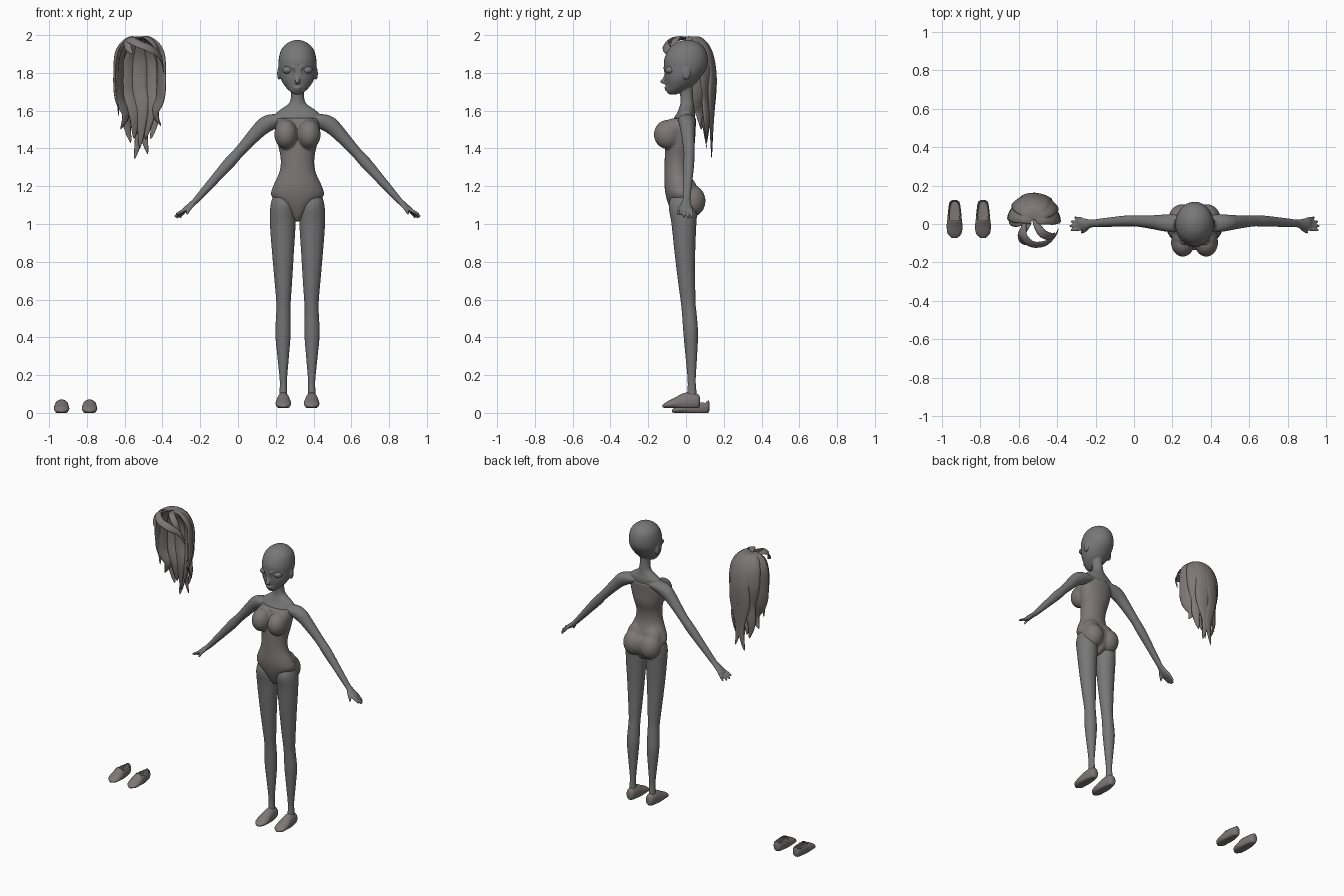
import bpy, bmesh, math
from mathutils import Vector, Matrix

X, Y, Z = Vector((1, 0, 0)), Vector((0, 1, 0)), Vector((0, 0, 1))
FIG, WIG = 0.315, -0.52      # x positions of the figure and the loose hair


def paint(name, colour):
    m = bpy.data.materials.new(name)
    m.diffuse_color = (*colour, 1)
    return m


SKIN = paint("dark_grey", (.185, .185, .185))
CLOTH = paint("warm_grey", (.205, .185, .182))


def smooth_rows(rows, sub):
    """Catmull-Rom interpolation of tuples of numbers."""
    out = []
    for i in range(len(rows) - 1):
        a, b, c, d = (rows[max(i - 1, 0)], rows[i], rows[i + 1], rows[min(i + 2, len(rows) - 1)])
        for k in range(sub):
            t = k / sub
            out.append([0.5 * (2 * q + (r - p) * t + (2 * p - 5 * q + 4 * r - s) * t * t
                               + (3 * q - p - 3 * r + s) * t ** 3) for p, q, r, s in zip(a, b, c, d)])
    return out + [list(rows[-1])]


def rings_to_mesh(bm, rings):
    loops = [[bm.verts.new(p) for p in r] for r in rings]
    n = len(loops[0])
    for a, b in zip(loops, loops[1:]):
        for i in range(n):
            bm.faces.new((a[i], a[(i + 1) % n], b[(i + 1) % n], b[i]))
    bm.faces.new(loops[0])
    bm.faces.new(loops[-1])


def tube(bm, rows, u=X, v=Y, s=1, floor=None, n=28, sub=4):
    """Loft of ellipses; each row is x, y, z, radius along u, radius along v."""
    rings = []
    for x, y, z, ru, rv in smooth_rows(rows, sub):
        ring = []
        for i in range(n):
            a = math.tau * i / n
            p = Vector((x, y, z)) + u * max(ru, .002) * math.cos(a) + v * max(rv, .002) * math.sin(a)
            if floor is not None:
                p.z = max(p.z, floor)
            ring.append((p.x * s, p.y, p.z))
        rings.append(ring)
    rings_to_mesh(bm, rings)


def ball(bm, c, r):
    bmesh.ops.create_uvsphere(bm, u_segments=24, v_segments=16, radius=1,
                              matrix=Matrix.Translation(c) @ Matrix.Diagonal((*r, 1)))


def finish(bm, name, mat, x=0, voxel=None, smooth=4):
    bmesh.ops.recalc_face_normals(bm, faces=bm.faces)
    me = bpy.data.meshes.new(name)
    bm.to_mesh(me)
    bm.free()
    me.materials.append(mat)
    for p in me.polygons:
        p.use_smooth = True
    ob = bpy.data.objects.new(name, me)
    ob.location.x = x
    bpy.context.collection.objects.link(ob)
    if voxel:
        m = ob.modifiers.new("fuse", 'REMESH')
        m.mode, m.voxel_size, m.use_smooth_shade = 'VOXEL', voxel, True
        m = ob.modifiers.new("soften", 'SMOOTH')
        m.factor, m.iterations = 0.5, smooth
    return ob


# Skin: head, neck, shoulders
bm = bmesh.new()
tube(bm, [(0, -.07, 1.686, .016, .018), (0, -.06, 1.70, .038, .042), (0, -.036, 1.73, .067, .07),
          (0, -.02, 1.77, .090, .092), (0, -.004, 1.82, .099, .111), (0, 0, 1.87, .1, .116),
          (0, .005, 1.92, .088, .1), (0, .007, 1.95, .064, .073), (0, .007, 1.967, .037, .043),
          (0, .007, 1.975, .008, .01)])
tube(bm, [(0, -.018, 1.48, .104, .06), (0, -.01, 1.55, .108, .058), (0, 0, 1.585, .115, .049),
          (0, .003, 1.61, .085, .041), (0, .005, 1.64, .045, .035), (0, .003, 1.68, .034, .034),
          (0, 0, 1.73, .035, .036), (0, 0, 1.78, .035, .04)])
# Nose and lips
tube(bm, [(0, -.100, 1.80, .012, .01), (0, -.112, 1.77, .012, .012), (0, -.125, 1.753, .014, .014),
          (0, -.104, 1.740, .012, .012)])
ball(bm, (0, -.104, 1.722), (.022, .012, .007))
ball(bm, (0, -.101, 1.711), (.018, .011, .007))
for s in (1, -1):
    # Ears
    ball(bm, (s * .098, .003, 1.797), (.010, .021, .034))
    # Eyelid rims
    tube(bm, [(.05 + .032 * math.cos(a), -.094 + .026 * math.cos(a), 1.815 + .023 * math.sin(a), .006, .006)
              for a in [math.pi * k / 6 for k in range(-1, 8)]], Y, Z, s, n=10)
    # Arms
    d = Vector((.72, 0, .69))
    tube(bm, [(.05, .003, 1.56, .03, .04), (.115, .004, 1.55, .044, .046), (.165, .006, 1.528, .046, .043),
              (.21, .009, 1.49, .039, .037), (.305, .016, 1.386, .029, .029), (.36, .015, 1.325, .031, .029),
              (.44, .01, 1.235, .025, .025), (.54, .002, 1.122, .017, .02)], d, Y, s)
    # Hands with fingers and thumb
    d = Vector((.62, 0, .78))
    tube(bm, [(.53, .003, 1.133, .016, .019), (.56, 0, 1.104, .016, .027), (.585, 0, 1.083, .015, .031),
              (.603, 0, 1.070, .012, .027)], d, Y, s)
    for k, (tx, tz) in enumerate(((.645, 1.05), (.65, 1.038), (.642, 1.032), (.625, 1.033))):
        y = -.025 + .017 * k
        tube(bm, [(.585, y, 1.082, .010, .0095), (.618 - .003 * k, y * 1.15, 1.064 - .003 * k, .0095, .009),
                  (tx, y * 1.3, tz, .007, .007)], d, Y, s, n=12)
    tube(bm, [(.55, -.014, 1.108, .012, .012), (.572, -.034, 1.080, .0105, .0105),
              (.588, -.044, 1.052, .0075, .0075)], d, Y, s, n=12)
    # Legs
    tube(bm, [(.078, -.018, 1.165, .045, .05), (.078, -.016, 1.10, .065, .076), (.078, -.011, 1.0, .068, .066),
              (.077, -.006, .85, .058, .055), (.075, .003, .70, .047, .046), (.074, .012, .58, .038, .039),
              (.075, .018, .52, .038, .039), (.077, .025, .42, .041, .039), (.076, .028, .30, .031, .031),
              (.075, .03, .18, .020, .022), (.075, .031, .12, .020, .024), (.075, .028, .06, .024, .03)], s=s)
finish(bm, "body_skin", SKIN, FIG, .0045, 7)

# Eyes
for s, side in ((1, "left"), (-1, "right")):
    bm = bmesh.new()
    ball(bm, (s * .05, -.083, 1.815), (.030, .028, .022))
    finish(bm, side + "_eye", SKIN, FIG)

# Strapless bodysuit with bust and seat
bm = bmesh.new()
tube(bm, [(0, -.012, 1.012, .014, .034), (0, -.005, 1.042, .040, .062), (0, -.01, 1.10, .094, .083),
          (0, -.021, 1.15, .140, .086), (0, -.033, 1.20, .130, .081), (0, -.045, 1.28, .095, .069),
          (0, -.043, 1.35, .090, .070), (0, -.032, 1.42, .104, .078), (0, -.02, 1.50, .119, .071),
          (0, -.012, 1.56, .117, .067)])
for s in (1, -1):
    ball(bm, (s * .061, -.096, 1.474), (.062, .075, .078))
    ball(bm, (s * .062, -.060, 1.505), (.058, .065, .055))
    ball(bm, (s * .063, .026, 1.122), (.073, .078, .086))
    ball(bm, (s * .055, .005, 1.17), (.072, .055, .08))
ball(bm, (0, .015, 1.12), (.07, .068, .085))
finish(bm, "bodysuit", CLOTH, FIG, .005, 22)


def shoe_rows(x, y, z):
    return [(x, y + dy, z + dz, rx, rz) for dy, dz, rx, rz in
            ((.074, .034, .012, .02), (.064, .034, .026, .038), (.025, .034, .033, .05),
             (-.02, .03, .037, .046), (-.06, .024, .041, .03), (-.10, .016, .036, .018), (-.124, .01, .012, .007))]


# Worn shoes
for s, side in ((1, "left"), (-1, "right")):
    bm = bmesh.new()
    tube(bm, shoe_rows(.075, 0, .026), X, Z, s, floor=.026)
    finish(bm, side + "_worn_shoe", CLOTH, FIG)

# Spare hollow shoes standing beside the figure
for x, side in ((-.786, "left"), (-.934, "right")):
    bm = bmesh.new()
    tube(bm, shoe_rows(x, .05, .0), X, Z, floor=0)
    hole = [f for f in bm.faces if f.calc_center_median().z > .056 and .022 < f.calc_center_median().y < .118]
    bmesh.ops.delete(bm, geom=hole, context='FACES')
    m = finish(bm, side + "_spare_shoe", CLOTH).modifiers.new("wall", 'SOLIDIFY')
    m.thickness, m.offset = .005, -1


def strand(name, pts, width, thick=.3):
    """Tapered lock of hair lying flat against the head; pts are x, y, z."""
    rows = smooth_rows(pts, 6)
    rings, n = [], len(rows) - 1
    for i, p in enumerate(rows):
        p = Vector(p)
        t = (Vector(rows[min(i + 1, n)]) - Vector(rows[max(i - 1, 0)])).normalized()
        out = Vector((p.x, p.y, max(p.z - 1.86, 0)))
        side = t.cross(out).normalized()
        up = side.cross(t)
        f = i / n
        w = width * max(.03, min(1, .45 + 2.2 * f) * min(1, (1 - f) * 2.6) ** .75)
        rings.append([p + side * w * math.cos(a) + up * w * thick * math.sin(a)
                      for a in [math.tau * k / 12 for k in range(12)]])
    bm = bmesh.new()
    rings_to_mesh(bm, rings)
    finish(bm, name, CLOTH, WIG)


# Hair: broad outer locks fanned over the back of the head (angle, tip x, tip y, tip z)
for k, (deg, tx, ty, tz) in enumerate(((8, .10, .075, 1.52), (40, .07, .11, 1.45), (68, .03, .135, 1.37),
                                       (98, -.015, .135, 1.345), (130, -.06, .11, 1.43), (165, -.09, .08, 1.50))):
    a = math.radians(deg)
    c, q = math.cos(a), math.sin(a)
    sway = .012 * (-1) ** k
    strand("outer_lock_%d" % k,
           [(.01 * c, .02, 1.984), (.055 * c, .028 + .05 * q, 1.976), (.106 * c, .035 + .090 * q, 1.91),
            (.116 * c, .035 + .112 * q, 1.80), (.098 * c + sway, .04 + .104 * q, 1.67),
            (.5 * (.085 * c + tx) - sway, .5 * (.05 + .09 * q + ty), (1.66 + tz) / 2), (tx + sway, ty, tz)], .05)

# Hair: inner locks filling the tail
for k, x in enumerate((-.05, 0, .05)):
    strand("inner_lock_%d" % k,
           [(x * .5, .05, 1.96), (x, .10, 1.86), (x * 1.1, .105, 1.72), (x * .8 + .012, .09, 1.58),
            (x * .6, .11, 1.40 + abs(x))], .042)

# Hair: looping fringe and side locks
strand("fringe_long", [(-.05, .01, 1.982), (-.055, -.06, 1.98), (-.01, -.105, 1.955), (.06, -.10, 1.925),
                       (.11, -.06, 1.88), (.128, -.02, 1.79)], .024)
strand("fringe_short", [(.0, .02, 1.985), (.04, -.045, 1.985), (.085, -.065, 1.94), (.11, -.045, 1.87)], .022)
strand("fringe_left", [(-.02, .01, 1.985), (-.065, -.05, 1.975), (-.06, -.095, 1.93), (-.035, -.11, 1.90)], .02)
strand("side_lock", [(-.02, .02, 1.984), (-.08, .01, 1.96), (-.113, .015, 1.88), (-.122, .03, 1.77),
                     (-.116, .045, 1.66), (-.112, .04, 1.57)], .026)
